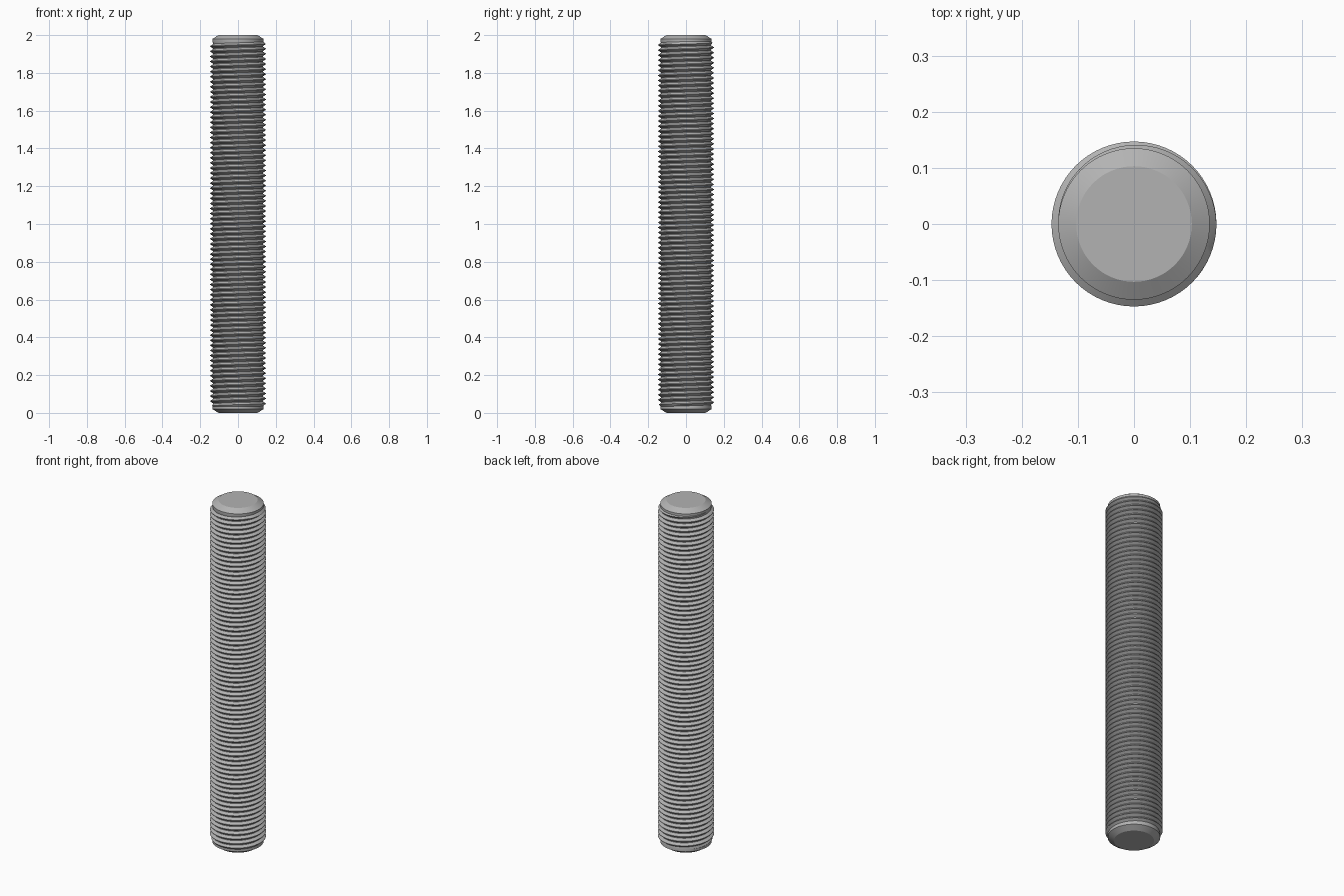
import bpy, bmesh, math

cube = bpy.data.objects.get("Cube")
if cube:
    bpy.data.objects.remove(cube, do_unlink=True)

HEIGHT, CREST, ROOT, FLAT = 2.0, 0.147, 0.132, 0.103
CHAMFER, NECK = 0.02, 0.135
SIDES, TURNS = 64, 72
Z0, Z1 = 0.034, HEIGHT - 0.034
PITCH = (Z1 - Z0) / TURNS

steel = bpy.data.materials.new("steel grey")
steel.use_nodes = True
colour = (0.45, 0.45, 0.45, 1)
steel.diffuse_color = colour
steel.node_tree.nodes["Principled BSDF"].inputs["Base Color"].default_value = colour

bm = bmesh.new()


def ring(radius, z):
    return [bm.verts.new((radius * math.cos(a), radius * math.sin(a), z))
            for a in (2 * math.pi * i / SIDES for i in range(SIDES))]


def bridge(low, high):
    for i in range(SIDES):
        j = (i + 1) % SIDES
        bm.faces.new((low[i], low[j], high[j], high[i]))


# Chamfered ends and plain necks
bottom = [ring(FLAT, 0), ring(NECK, CHAMFER), ring(NECK, Z0)]
top = [ring(NECK, Z1), ring(NECK, HEIGHT - CHAMFER), ring(FLAT, HEIGHT)]
for rings in (bottom, top):
    for low, high in zip(rings, rings[1:]):
        bridge(low, high)
bm.faces.new(bottom[0][::-1])
bm.faces.new(top[-1])

# Right-handed helical thread: each column is one section, shifted up with angle
PROFILE = ((0.0, ROOT), (0.12, ROOT), (0.5, CREST), (0.62, CREST))


def column(i):
    angle = 2 * math.pi * i / SIDES
    points = [(bottom[-1][i % SIDES])]
    for turn in range(-1, TURNS):
        for offset, radius in PROFILE:
            z = Z0 + PITCH * (turn + offset + i / SIDES)
            # Fade the thread into the neck at both ends
            fade = min(1, max(0, (z - Z0) / PITCH * 2), max(0, (Z1 - z) / PITCH * 2))
            r = NECK + (radius - NECK) * fade
            z = min(max(z, Z0), Z1)
            points.append(bm.verts.new((r * math.cos(angle), r * math.sin(angle), z)))
    points.append(top[0][i % SIDES])
    return points


columns = [column(i) for i in range(SIDES + 1)]
for left, right in zip(columns, columns[1:]):
    for k in range(len(left) - 1):
        quad = (left[k], right[k], right[k + 1], left[k + 1])
        bm.faces.new(list(dict.fromkeys(quad)))

# Close the seam where one turn meets the next
bmesh.ops.remove_doubles(bm, verts=bm.verts[:], dist=0.00002)
bmesh.ops.dissolve_degenerate(bm, edges=bm.edges[:], dist=0.00002)
bmesh.ops.recalc_face_normals(bm, faces=bm.faces[:])

mesh = bpy.data.meshes.new("threaded_rod")
bm.to_mesh(mesh)
bm.free()
mesh.materials.append(steel)
rod = bpy.data.objects.new("threaded_rod", mesh)
bpy.context.collection.objects.link(rod)
bpy.context.view_layer.objects.active = rod
rod.select_set(True)
bpy.ops.object.shade_smooth_by_angle(angle=math.radians(20))
